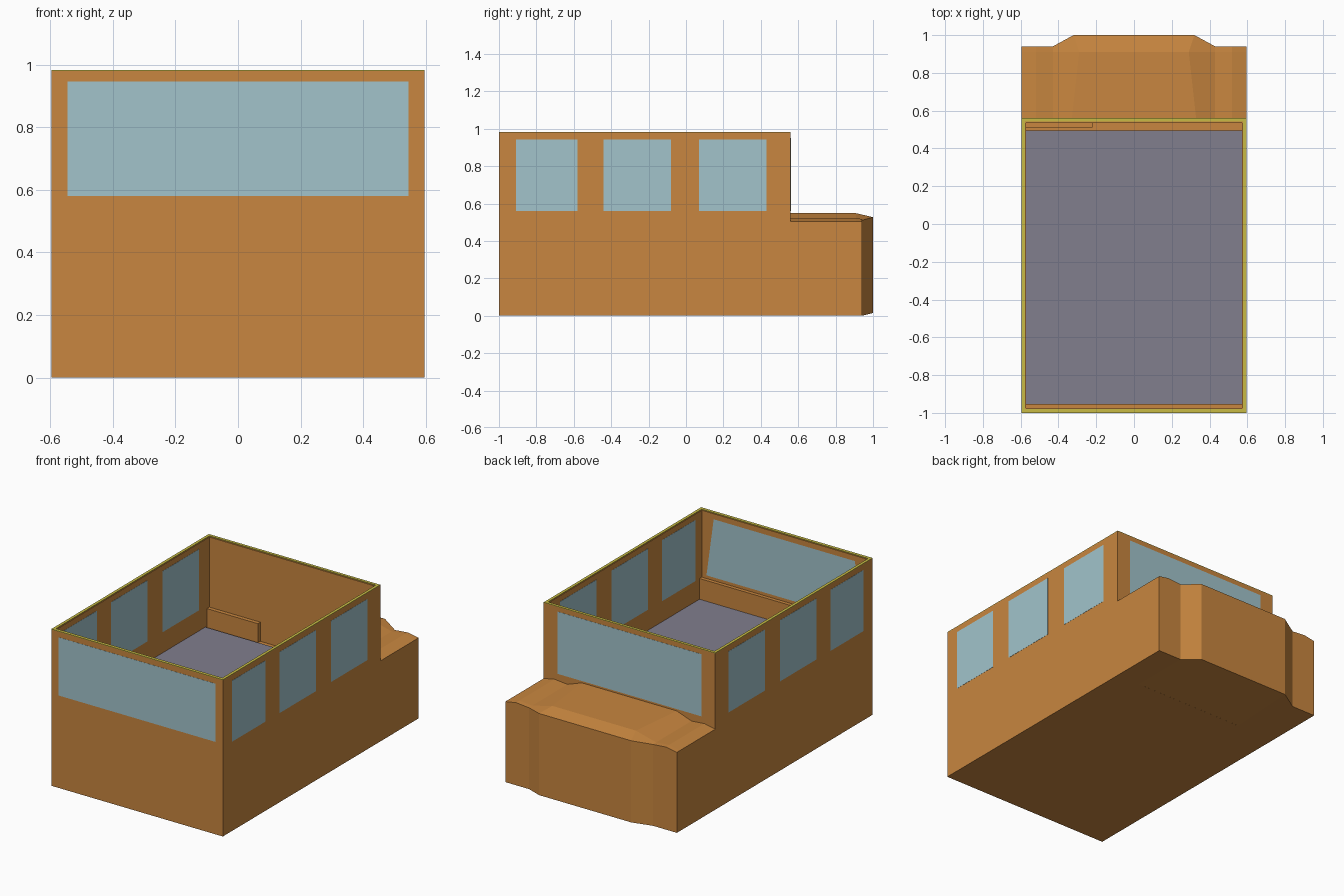
import bpy, bmesh

if "Cube" in bpy.data.objects:
    bpy.data.objects.remove(bpy.data.objects["Cube"])

X, Y0, Y1, TOP = 0.595, -1.0, 0.56, 0.983


def material(name, rgb):
    m = bpy.data.materials.new(name)
    m.diffuse_color = (*rgb, 1)
    m.use_nodes = True
    m.node_tree.nodes["Principled BSDF"].inputs["Base Color"].default_value = m.diffuse_color
    return m


ORANGE = material("orange_paint", (0.58, 0.24, 0.05))
GLASS = material("pale_glass", (0.36, 0.55, 0.60))
GREY = material("grey_floor", (0.22, 0.21, 0.27))
YELLOW = material("yellow_trim", (0.58, 0.50, 0.06))


def make(name, verts, faces, mat):
    bm = bmesh.new()
    vs = [bm.verts.new(v) for v in verts]
    for f in faces:
        bm.faces.new([vs[i] for i in f])
    bmesh.ops.recalc_face_normals(bm, faces=bm.faces)
    me = bpy.data.meshes.new(name)
    bm.to_mesh(me)
    bm.free()
    me.materials.append(mat)
    ob = bpy.data.objects.new(name, me)
    bpy.context.collection.objects.link(ob)
    return ob


def box(name, x, y, z, mat):
    verts = [(a, b, c) for a in x for b in y for c in z]
    faces = [(0, 1, 3, 2), (4, 6, 7, 5), (0, 4, 5, 1),
             (2, 3, 7, 6), (0, 2, 6, 4), (1, 5, 7, 3)]
    return make(name, verts, faces, mat)


def ring(name, outer, inner, z0, z1, mat):
    """Rectangular frame; outer and inner are (x0, y0, x1, y1)."""
    def loop(r, z):
        return [(r[0], r[1], z), (r[2], r[1], z), (r[2], r[3], z), (r[0], r[3], z)]
    verts = loop(outer, z0) + loop(outer, z1) + loop(inner, z1) + loop(inner, z0)
    faces = []
    for k in range(4):
        a, b = 4 * k, 4 * ((k + 1) % 4)
        for i in range(4):
            j = (i + 1) % 4
            faces.append((a + i, a + j, b + j, b + i))
    return make(name, verts, faces, mat)


# Solid lower body, cabin walls and the yellow top edge
box("lower_body", (-X, X), (Y0, Y1), (0, 0.42), ORANGE)
ring("cabin_walls", (-X, Y0, X, Y1), (-X + 0.022, Y0 + 0.025, X - 0.022, 0.535),
     0.42, TOP - 0.004, ORANGE)
ring("top_trim", (-X, Y0, X, Y1), (-X + 0.018, Y0 + 0.02, X - 0.018, 0.542),
     TOP - 0.004, TOP, YELLOW)

# Cabin floor and interior panels
box("cabin_floor", (-0.573, 0.573), (-0.952, 0.495), (0.42, 0.43), GREY)
box("front_inner_sill", (-0.573, 0.573), (-0.976, -0.952), (0.42, 0.56), ORANGE)
box("low_inner_panel", (-0.573, -0.22), (0.51, 0.536), (0.42, 0.54), ORANGE)

# Side windows, visible on both faces of each wall
for s, side in ((-1, "left"), (1, "right")):
    xs = sorted((s * (X + 0.001), s * (X - 0.023)))
    for i, ys in enumerate(((-0.91, -0.58), (-0.44, -0.08), (0.07, 0.43))):
        box(f"{side}_window_{i + 1}", xs, ys, (0.56, 0.943), GLASS)

# End windows; the inner front pane narrows slightly upwards
box("front_window", (-0.545, 0.545), (Y0 - 0.001, Y0 + 0.01), (0.58, 0.945), GLASS)
make("front_window_inner",
     [(-0.54, -0.974, 0.58), (0.54, -0.974, 0.58),
      (0.49, -0.974, 0.945), (-0.49, -0.974, 0.945)], [(3, 2, 1, 0)], GLASS)
box("rear_window", (-0.50, 0.50), (Y1 - 0.01, Y1 + 0.001), (0.56, 0.95), GLASS)

# Hood: rows of a mirrored cross-section ending in a projecting nose
# half-section: x at wall, x at nose, nose y, top z, nose z, bottom z at nose
half = [(0.595, 0.595, 0.94, 0.505, 0.505, 0.0),
        (0.52, 0.52, 0.94, 0.520, 0.518, 0.0),
        (0.43, 0.43, 0.94, 0.512, 0.510, 0.0),
        (0.33, 0.32, 1.00, 0.548, 0.527, 0.015)]
section = [(-a, -b, *r) for a, b, *r in half] + half[::-1]
n = len(section)
rows = [[(a, Y1 - 0.01, 0) for a, b, y, z, zn, zb in section],
        [(a, Y1 - 0.01, z) for a, b, y, z, zn, zb in section],
        [((0.29 if a > 0 else -0.29) if y > 0.95 else b, 0.91, z)
         for a, b, y, z, zn, zb in section],
        [(b, y, zn) for a, b, y, z, zn, zb in section],
        [(b, y, zb) for a, b, y, z, zn, zb in section]]
faces = []
for r in range(5):
    q = (r + 1) % 5
    faces += [(r * n + i, r * n + i + 1, q * n + i + 1, q * n + i) for i in range(n - 1)]
faces += [tuple(r * n for r in range(5)), tuple(r * n + n - 1 for r in range(5))]
make("hood", [v for row in rows for v in row], faces, ORANGE)
